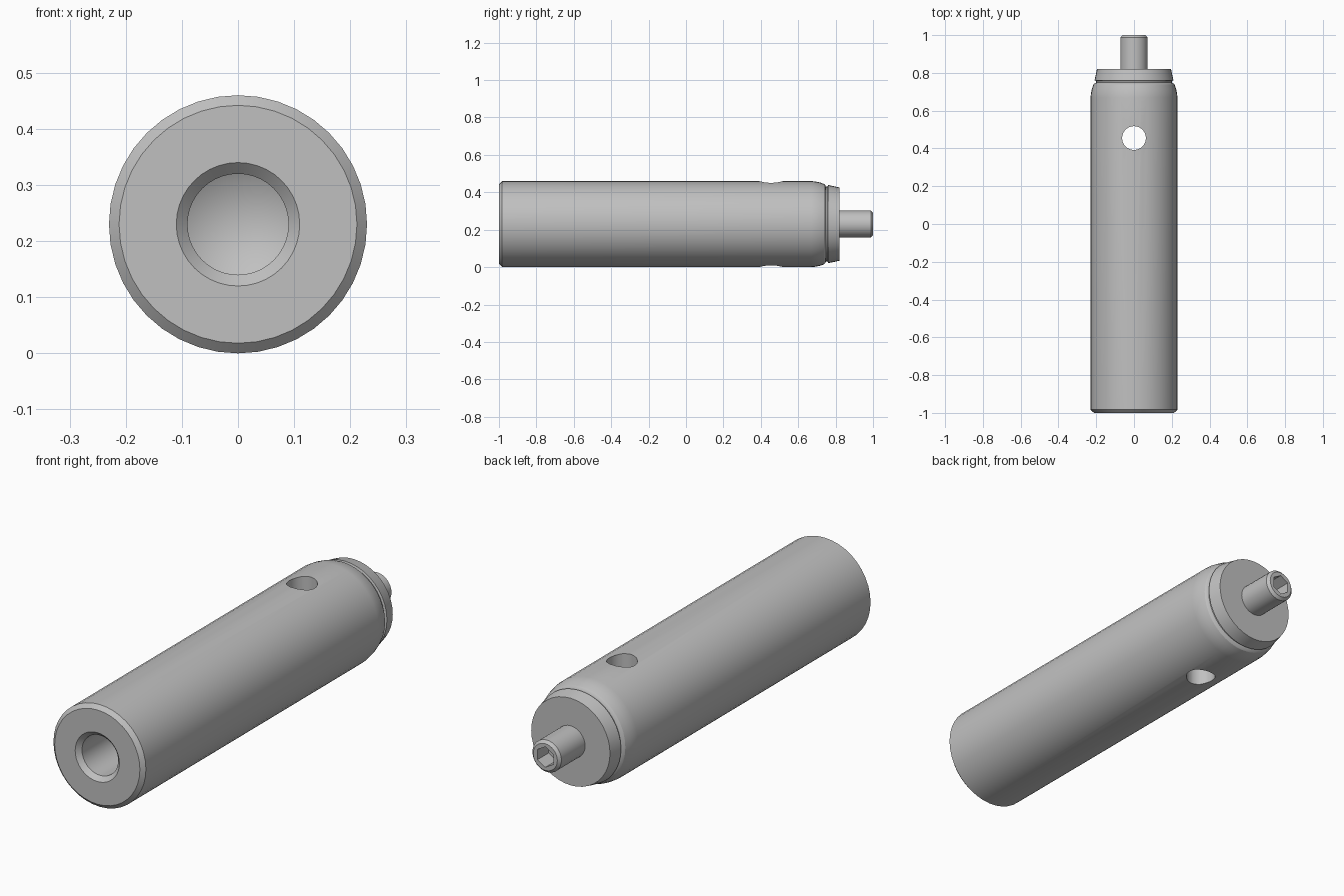
import bpy, bmesh, math
from mathutils import Matrix

if "Cube" in bpy.data.objects:
    bpy.data.objects.remove(bpy.data.objects["Cube"], do_unlink=True)

AXIS_Z = 0.23

steel = bpy.data.materials.new("grey_steel")
steel.use_nodes = True
steel.diffuse_color = (0.53, 0.53, 0.53, 1)
steel.node_tree.nodes["Principled BSDF"].inputs["Base Color"].default_value = steel.diffuse_color


def finish(name, bm):
    mesh = bpy.data.meshes.new(name)
    bm.to_mesh(mesh)
    bm.free()
    mesh.materials.append(steel)
    obj = bpy.data.objects.new(name, mesh)
    bpy.context.collection.objects.link(obj)
    return obj


def lathe(name, profile, steps):
    """Spin (radius, y) points around the long axis."""
    bm = bmesh.new()
    verts = [bm.verts.new((0, y, AXIS_Z + r)) for r, y in profile]
    edges = [bm.edges.new(pair) for pair in zip(verts, verts[1:])]
    bmesh.ops.spin(bm, geom=verts + edges, cent=(0, 0, AXIS_Z), axis=(0, 1, 0),
                   angle=math.tau, steps=steps)
    bmesh.ops.remove_doubles(bm, verts=bm.verts, dist=0.0001)
    bmesh.ops.recalc_face_normals(bm, faces=bm.faces)
    return finish(name, bm)


def cutter(name, sides, radius, depth, matrix):
    bm = bmesh.new()
    bmesh.ops.create_cone(bm, cap_ends=True, segments=sides, radius1=radius,
                          radius2=radius, depth=depth, matrix=matrix)
    obj = finish(name, bm)
    obj.hide_render = True
    return obj


def cut(obj, tool):
    mod = obj.modifiers.new("cut", "BOOLEAN")
    mod.operation = "DIFFERENCE"
    mod.solver = "EXACT"
    mod.object = tool
    bpy.context.view_layer.objects.active = obj
    bpy.ops.object.modifier_apply(modifier=mod.name)
    bpy.data.objects.remove(tool, do_unlink=True)


def smooth(obj):
    bpy.ops.object.select_all(action="DESELECT")
    obj.select_set(True)
    bpy.context.view_layer.objects.active = obj
    bpy.ops.object.shade_smooth_by_angle(angle=math.radians(25))


# Barrel: drilled bore, countersink, chamfer, rounded shoulder, groove, tapered collar
barrel = lathe("barrel", [
    (0, -0.35), (0.09, -0.40), (0.09, -0.98), (0.11, -1.0),
    (0.212, -1.0), (0.23, -0.983), (0.23, 0.67), (0.228, 0.69), (0.223, 0.715),
    (0.215, 0.738), (0.208, 0.745), (0.2, 0.748), (0.2, 0.757),
    (0.209, 0.76), (0.196, 0.82), (0, 0.82)], 40)

# Cross hole straight through the barrel
cut(barrel, cutter("cross_hole", 32, 0.063, 1.0, Matrix.Translation((0, 0.455, AXIS_Z))))

# Stud with a chamfered tip and a hex socket
stud = lathe("stud", [(0, 0.81), (0.072, 0.81), (0.072, 0.988), (0.06, 1.0), (0, 1.0)], 32)
cut(stud, cutter("hex_socket", 6, 0.046, 0.16,
                 Matrix.Translation((0, 1.0, AXIS_Z)) @ Matrix.Rotation(math.pi / 2, 4, "X")))

for part in (barrel, stud):
    smooth(part)
